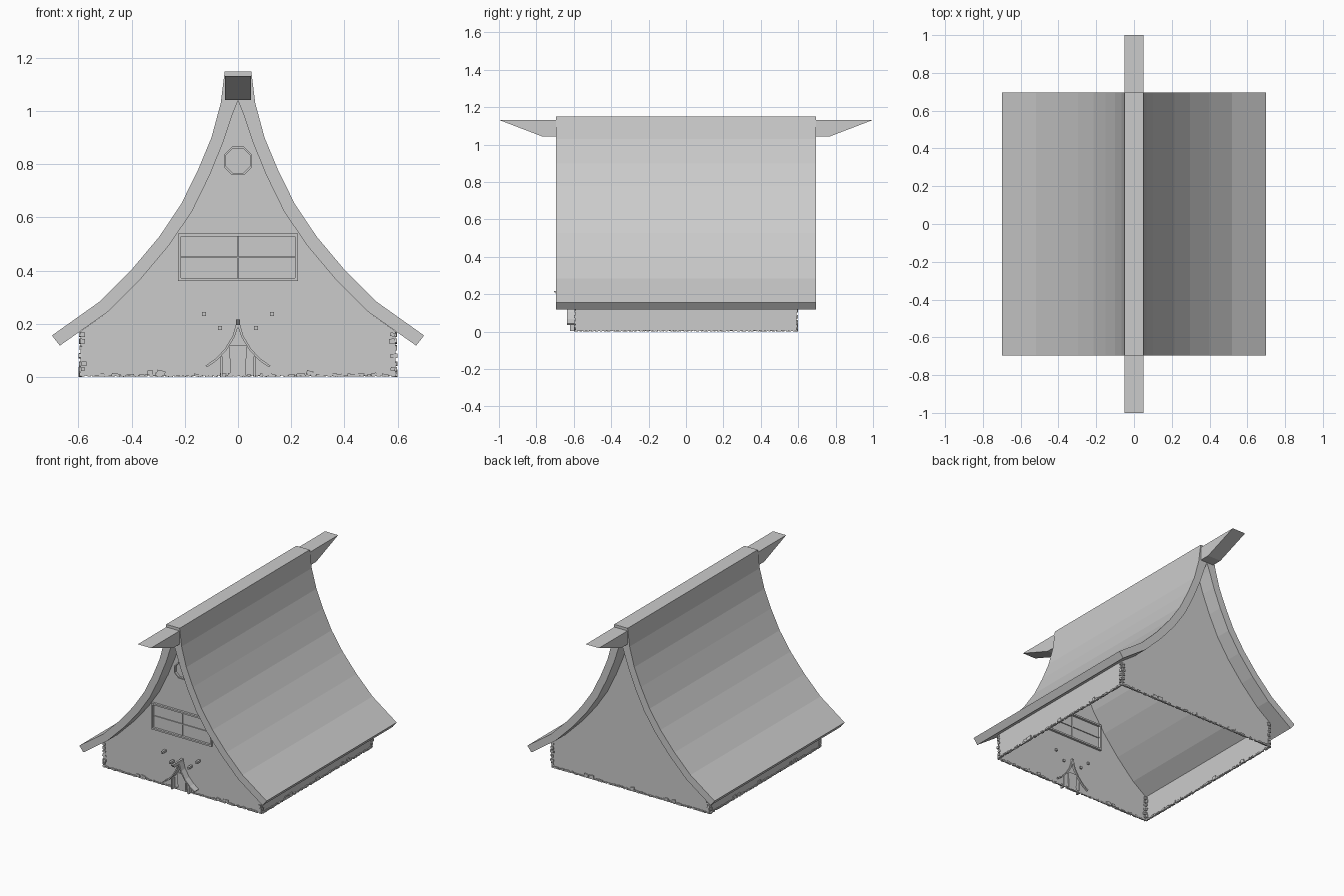
import bpy, bmesh, math, random
from mathutils import Matrix, Vector

if "Cube" in bpy.data.objects:
    bpy.data.objects.remove(bpy.data.objects["Cube"])

random.seed(4)


def make_object(name, bm):
    mesh = bpy.data.meshes.new(name)
    bm.to_mesh(mesh)
    bm.free()
    obj = bpy.data.objects.new(name, mesh)
    bpy.context.collection.objects.link(obj)
    return obj


def extrude_y(name, rings, y0, y1):
    """Closed prism along y from (x, z) outline points."""
    bm = bmesh.new()
    for pts in rings:
        face = bm.faces.new([bm.verts.new((x, y0, z)) for x, z in pts])
        out = bmesh.ops.extrude_face_region(bm, geom=[face], use_keep_orig=True)
        bmesh.ops.translate(bm, vec=(0, y1 - y0, 0),
                            verts=[v for v in out["geom"] if isinstance(v, bmesh.types.BMVert)])
    bmesh.ops.recalc_face_normals(bm, faces=bm.faces)
    return make_object(name, bm)


def add_box(bm, center, size, rot=None):
    m = Matrix.Translation(center) @ (rot or Matrix()) @ Matrix.Diagonal((*size, 1))
    bmesh.ops.create_cube(bm, size=1, matrix=m)


def mirror_pts(pts):
    return [(-x, z) for x, z in reversed(pts)]


# Curved roof section, ridge to eave
outer = [(0.05, 1.15), (0.065, 1.03), (0.10, 0.90), (0.15, 0.78), (0.214, 0.65),
         (0.296, 0.528), (0.40, 0.404), (0.52, 0.284), (0.70, 0.156)]
inner = [(0.0, 1.04), (0.02, 0.99), (0.055, 0.885), (0.106, 0.76), (0.172, 0.625),
         (0.258, 0.497), (0.365, 0.37), (0.49, 0.245), (0.67, 0.118)]
roof_outline = mirror_pts(outer) + outer + inner[::-1] + mirror_pts(inner)[::-1][1:]
extrude_y("roof", [roof_outline], -0.695, 0.695)


# Ridge beam with raked ends
def ridge_beam(name, half_w, y0, y1, rake0, rake1, z0, z1):
    bm = bmesh.new()
    side = [(y0, z1), (y0 + rake0, z0), (y1 - rake1, z0), (y1, z1)]
    face = bm.faces.new([bm.verts.new((-half_w, y, z)) for y, z in side])
    out = bmesh.ops.extrude_face_region(bm, geom=[face], use_keep_orig=True)
    bmesh.ops.translate(bm, vec=(2 * half_w, 0, 0),
                        verts=[v for v in out["geom"] if isinstance(v, bmesh.types.BMVert)])
    bmesh.ops.recalc_face_normals(bm, faces=bm.faces)
    return make_object(name, bm)


ridge_beam("ridge_beam", 0.049, -1.0, 1.0, 0.235, 0.235, 1.042, 1.132)

# Walls: two gables and two low sides, open underneath
W, BASE = 0.592, 0.005
half = inner[:-1] + [(W, 0.172), (W, BASE)]
gable = mirror_pts(half)[:-1] + half
bm = bmesh.new()
for y in (-W, W):
    pts = gable if y < 0 else gable[::-1]
    bm.faces.new([bm.verts.new((x, y, z)) for x, z in reversed(pts)])
for s in (-1, 1):
    quad = [(s * W, -W * s, BASE), (s * W, W * s, BASE), (s * W, W * s, 0.172), (s * W, -W * s, 0.172)]
    bm.faces.new([bm.verts.new(p) for p in quad])
bmesh.ops.remove_doubles(bm, verts=bm.verts, dist=0.0001)
bmesh.ops.recalc_face_normals(bm, faces=bm.faces)
make_object("walls", bm)

# Wide window frame with slim glazing bars
bm = bmesh.new()
for s in (-1, 1):
    add_box(bm, (s * 0.22, -W, 0.45), (0.011, 0.03, 0.178))
    add_box(bm, (0, -W, 0.45 + s * 0.0835), (0.43, 0.03, 0.011))
add_box(bm, (0, -W, 0.45), (0.005, 0.012, 0.158))
add_box(bm, (0, -W, 0.45), (0.43, 0.012, 0.005))
make_object("window_frame", bm)

# Eight-sided attic window ring
bm = bmesh.new()
loops = []
for r, y in ((0.058, -0.607), (0.05, -0.607), (0.05, -0.577), (0.058, -0.577)):
    angles = [math.pi / 8 + i * math.pi / 4 for i in range(8)]
    loops.append([bm.verts.new((r * math.cos(a), y, 0.813 + r * math.sin(a))) for a in angles])
for k in range(4):
    a, b = loops[k], loops[(k + 1) % 4]
    for i in range(8):
        j = (i + 1) % 8
        bm.faces.new((a[i], a[j], b[j], b[i]))
bmesh.ops.recalc_face_normals(bm, faces=bm.faces)
make_object("attic_window", bm)

# Small curved porch roof and its ridge
p_out = [(0.006, 0.205), (0.02, 0.155), (0.05, 0.105), (0.085, 0.068), (0.122, 0.043)]
p_in = [(0.0, 0.188), (0.013, 0.15), (0.044, 0.10), (0.08, 0.062), (0.117, 0.036)]
porch = mirror_pts(p_out) + p_out + p_in[::-1] + mirror_pts(p_in)[::-1][1:]
extrude_y("porch_roof", [porch], -0.637, -0.58)
ridge_beam("porch_ridge", 0.007, -0.708, -0.58, 0.02, 0.0, 0.195, 0.217)

# Doorway, posts and tapered door
bm = bmesh.new()
for s in (-1, 1):
    add_box(bm, (s * 0.062, -0.605, 0.04), (0.008, 0.03, 0.075))
make_object("porch_posts", bm)
extrude_y("door", [[(-0.027, 0.003), (0.027, 0.003), (0.034, 0.118), (-0.034, 0.118)]], -0.602, -0.585)

# Beam ends poking from the front wall
bm = bmesh.new()
for s in (-1, 1):
    for x, z in ((0.128, 0.237), (0.068, 0.184)):
        add_box(bm, (s * x, -0.607, z), (0.014, 0.05, 0.014))
make_object("beam_ends", bm)

# Rubble stones along the foot of every wall and up the corners
bm = bmesh.new()
for side in range(4):
    turn = Matrix.Rotation(side * math.pi / 2, 4, 'Z')

    def stone(x, z, w, h):
        tilt = Matrix.Rotation(random.uniform(-0.25, 0.25), 4, 'Y')
        depth = random.uniform(0.008, 0.016)
        low = 0.5 * (h + 0.25 * w)
        add_box(bm, turn @ Vector((x, -W, max(z, low))), (w, depth, h), turn @ tilt)

    for i in range(64):
        stone(-0.58 + i * 1.16 / 63 + random.uniform(-0.006, 0.006), 0.006,
              random.uniform(0.01, 0.022), random.uniform(0.006, 0.013))
    for x in (-0.33, -0.29, 0.27, 0.325, random.uniform(-0.1, 0.1)):
        stone(x, 0.016, random.uniform(0.022, 0.038), random.uniform(0.014, 0.024))
    for s in (-1, 1):
        for z in (0.03, 0.05, 0.08, 0.11, 0.135, 0.16):
            stone(s * random.uniform(0.578, 0.586), z, random.uniform(0.012, 0.022), random.uniform(0.012, 0.02))
low = min(v.co.z for v in bm.verts)
bmesh.ops.translate(bm, vec=(0, 0, -low), verts=bm.verts)
make_object("foundation_stones", bm)
